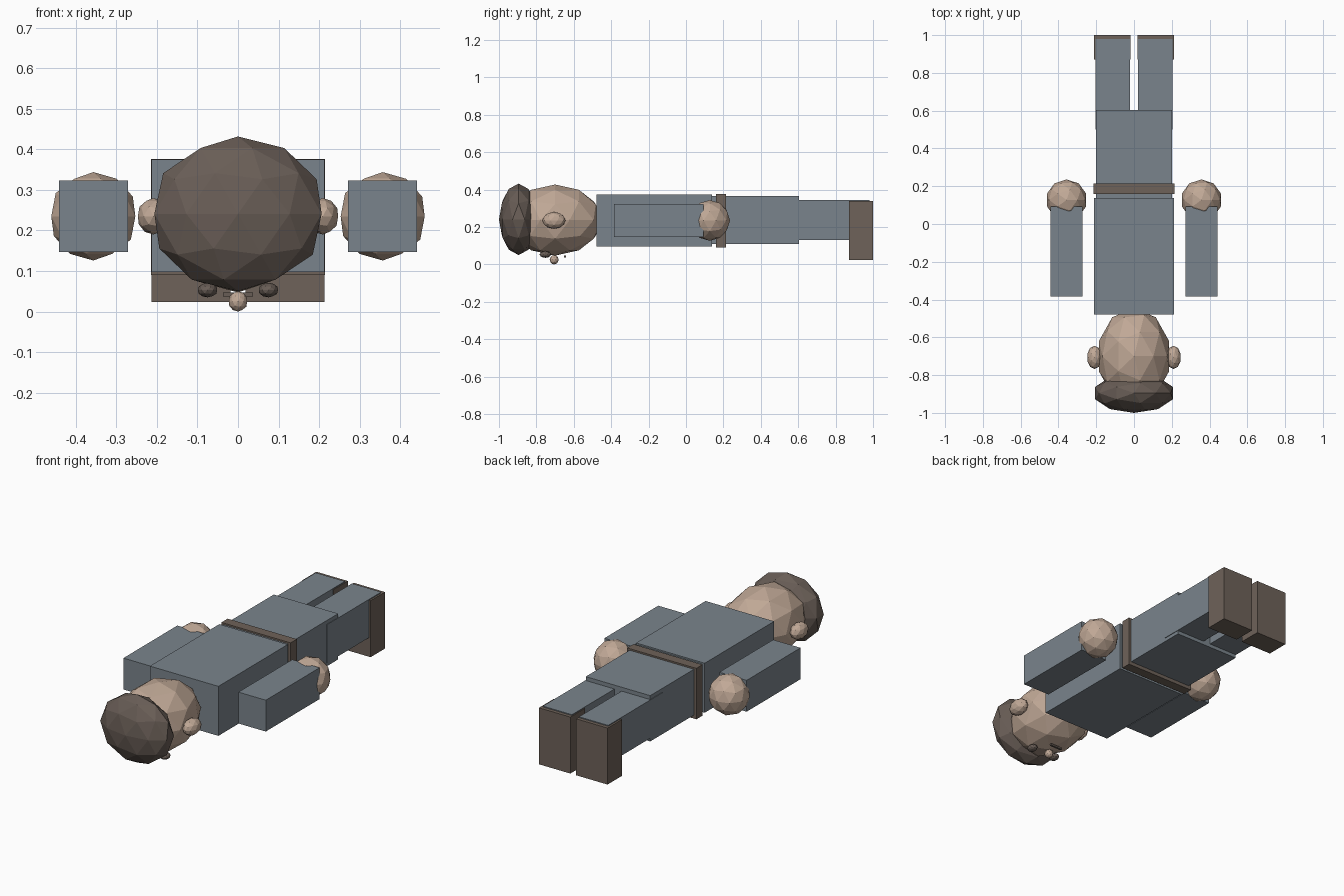
import bpy

cube = bpy.data.objects.get("Cube")
if cube:
    bpy.data.objects.remove(cube, do_unlink=True)


def material(name, rgb):
    mat = bpy.data.materials.new(name)
    mat.use_nodes = True
    color = (*rgb, 1.0)
    mat.diffuse_color = color
    mat.node_tree.nodes["Principled BSDF"].inputs["Base Color"].default_value = color
    return mat


cloth = material("slate cloth", (0.195, 0.231, 0.262))
skin = material("skin", (0.527, 0.392, 0.305))
leather = material("brown leather", (0.156, 0.122, 0.10))
dark_hair = material("dark brown", (0.14, 0.11, 0.093))


def finish(name, mat):
    obj = bpy.context.object
    obj.name = name
    obj.data.materials.append(mat)
    bpy.ops.object.transform_apply(location=False, rotation=False, scale=True)
    return obj


def box(name, mat, x, y, z):
    """Box spanning the given (low, high) range on each axis."""
    spans = (x, y, z)
    bpy.ops.mesh.primitive_cube_add(size=1, location=[(a + b) / 2 for a, b in spans])
    bpy.context.object.scale = [b - a for a, b in spans]
    return finish(name, mat)


def ball(name, mat, center, radii):
    """Low-poly faceted ellipsoid."""
    bpy.ops.mesh.primitive_ico_sphere_add(subdivisions=2, radius=1, location=center)
    bpy.context.object.scale = radii
    return finish(name, mat)


# Trunk, lying face down with the head toward the front
box("torso", cloth, (-0.213, 0.213), (-0.478, 0.138), (0.097, 0.375))
box("hips", cloth, (-0.2, 0.2), (0.12, 0.603), (0.11, 0.367))
box("belt", leather, (-0.215, 0.215), (0.16, 0.215), (0.09, 0.376))

# Head and face
ball("head", skin, (0, -0.7, 0.237), (0.196, 0.255, 0.19))
ball("hair_cap", dark_hair, (0, -0.895, 0.241), (0.217, 0.105, 0.191))
ball("nose", skin, (0, -0.705, 0.025), (0.024, 0.024, 0.025))
box("mouth", dark_hair, (-0.037, 0.037), (-0.653, -0.641), (0.037, 0.047))

# Paired parts
for side, s in (("left", 1), ("right", -1)):
    def span(a, b):
        return tuple(sorted((s * a, s * b)))

    ball(side + "_ear", skin, (s * 0.209, -0.706, 0.235), (0.04, 0.062, 0.045))
    ball(side + "_eye", dark_hair, (s * 0.075, -0.752, 0.053), (0.025, 0.031, 0.018))
    box(side + "_arm", cloth, span(0.272, 0.442), (-0.385, 0.093), (0.147, 0.323))
    ball(side + "_hand", skin, (s * 0.357, 0.127, 0.235), (0.109, 0.109, 0.109))
    box(side + "_leg", cloth, span(0.022, 0.203), (0.5, 0.98), (0.13, 0.345))
    box(side + "_shoe", leather, span(0.018, 0.213), (0.872, 1.0), (0.023, 0.34))
